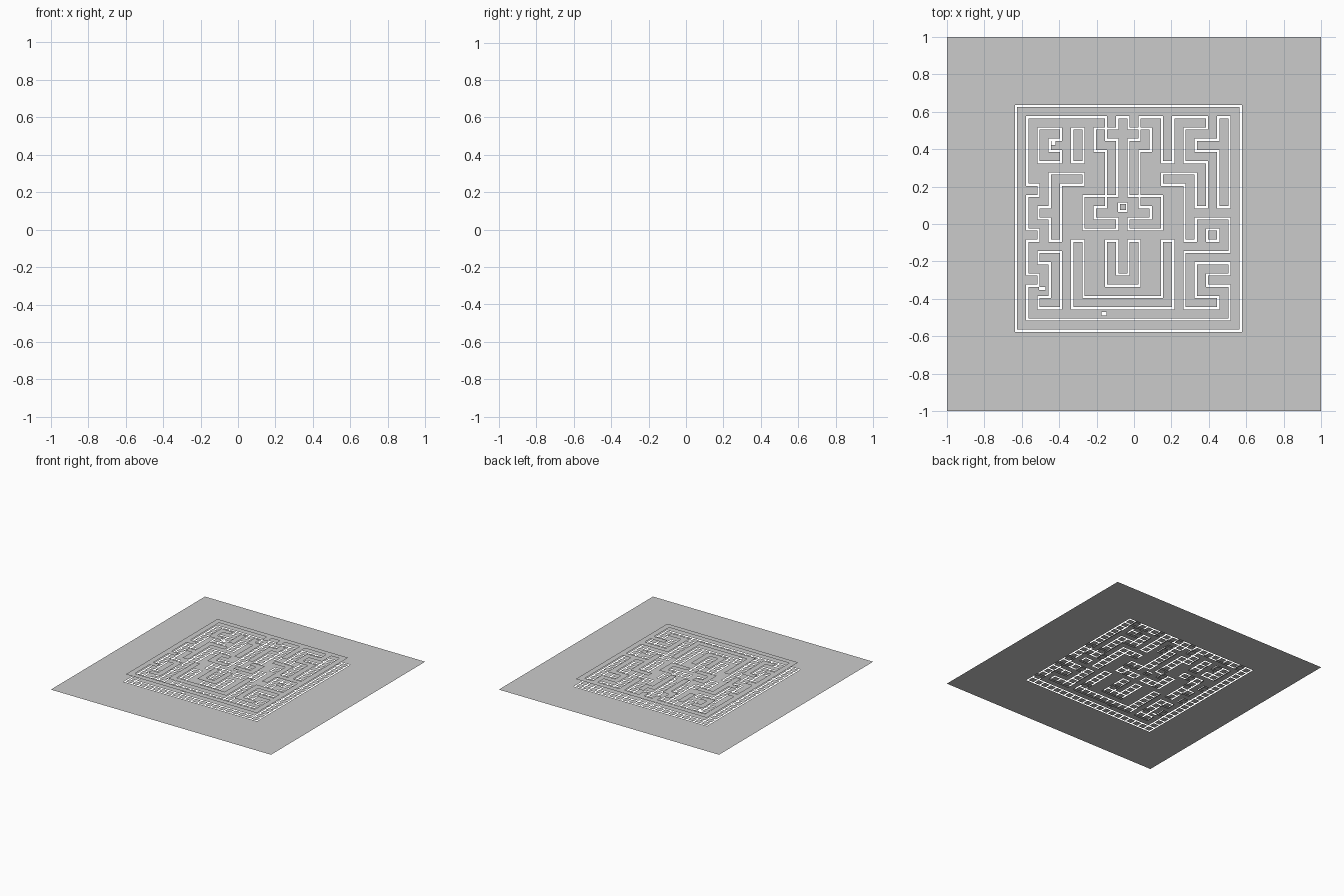
import bpy, bmesh

if "Cube" in bpy.data.objects:
    bpy.data.objects.remove(bpy.data.objects["Cube"])

N, P, G = 20, 0.06, 0.006          # tiles per side, tile size, half gap width
X0, Y0 = -0.63, 0.63               # top left corner of the maze
WALL_Z = 0.06

walls = set()                      # wall tiles as (column, row)


def stroke(*corners, mirror=False):
    """Lay wall tiles along a path of corner tiles, optionally mirrored."""
    for (c, r), (d, s) in zip(corners, corners[1:] or corners):
        for i in range(min(c, d), max(c, d) + 1):
            for j in range(min(r, s), max(r, s) + 1):
                walls.add((i, j))
                if mirror:
                    walls.add((18 - i, j))


# Outer border
stroke((0, 0), (19, 0), (19, 19), (0, 19), (0, 0))
# Top corridor walls
stroke((8, 1), mirror=True)
stroke((7, 2), (7, 3), (8, 3), (8, 7), mirror=True)
# Central room
stroke((7, 8), (6, 8), (6, 10), (8, 10), mirror=True)
# Lower U and the bracket around it
stroke((8, 12), (8, 15), (9, 15), mirror=True)
stroke((5, 12), (5, 17), (9, 17), mirror=True)
# Upper bars and side arms
stroke((5, 2), (5, 4), mirror=True)
stroke((5, 6), (3, 6), (3, 11), mirror=True)
stroke((2, 9), mirror=True)
stroke((1, 11), mirror=True)
stroke((1, 15), mirror=True)
stroke((2, 13), (3, 13), (3, 17), (2, 17), mirror=True)
# Left side only
stroke((3, 2), (2, 2), (2, 4), (3, 4))
stroke((1, 7))
# Right side only
stroke((17, 1), (17, 2), (15, 2), (15, 4), (17, 4), (17, 9))
stroke((16, 9), (18, 9))
stroke((13, 1))
stroke((17, 13), (18, 13))
stroke((18, 15))
stroke((17, 17))

# Small cut-outs in the floor: centre x, centre y, half width, half depth
HOLES = [(-0.49, -0.345, 0.018, 0.008), (-0.16, -0.48, 0.014, 0.010),
         (-0.43, 0.435, 0.010, 0.014)]
BOX = (-0.06, 0.09, 0.026, 0.016)  # centre box: centre, outer and inner half size


def around(x, y):
    """Tiles touched by a small square around a point."""
    return {(int((x + a - X0) // P), int((Y0 - y - b) // P))
            for a in (-G, G) for b in (-G, G)}


def floor_here(x, y):
    near = around(x, y)
    if len(near) > 1 and near & walls:
        return False
    if any(abs(x - hx) < w and abs(y - hy) < d for hx, hy, w, d in HOLES):
        return False
    reach = max(abs(x - BOX[0]), abs(y - BOX[1]))
    return not BOX[3] < reach < BOX[2]


def wall_here(x, y):
    return around(x, y) <= walls


def cuts(start, sign, axis):
    """Grid lines along one axis."""
    vals = {-1.0, 1.0}
    for k in range(N + 1):
        edge = start + sign * k * P
        vals |= {round(edge - G, 4), round(edge + G, 4)}
    for h in HOLES:
        vals |= {round(h[axis] + s * h[axis + 2], 4) for s in (-1, 1)}
    for half in BOX[2:]:
        vals |= {round(BOX[axis] + s * half, 4) for s in (-1, 1)}
    return sorted(vals)


def sheet(name, z, test):
    """Flat sheet made of the grid patches that pass the test."""
    xs, ys = cuts(X0, 1, 0), cuts(Y0, -1, 1)
    bm = bmesh.new()
    verts = {}

    def vert(i, j):
        if (i, j) not in verts:
            verts[i, j] = bm.verts.new((xs[i], ys[j], z))
        return verts[i, j]

    for i in range(len(xs) - 1):
        for j in range(len(ys) - 1):
            if test((xs[i] + xs[i + 1]) / 2, (ys[j] + ys[j + 1]) / 2):
                bm.faces.new([vert(i, j), vert(i + 1, j),
                              vert(i + 1, j + 1), vert(i, j + 1)])
    mesh = bpy.data.meshes.new(name)
    bm.to_mesh(mesh)
    bm.free()
    obj = bpy.data.objects.new(name, mesh)
    bpy.context.collection.objects.link(obj)
    return obj


# Ground sheet with slots around every wall tile
sheet("ground", 0.0, floor_here)
# Raised wall tops, floating one tile height above the ground
sheet("maze_wall_tops", WALL_Z, wall_here)
